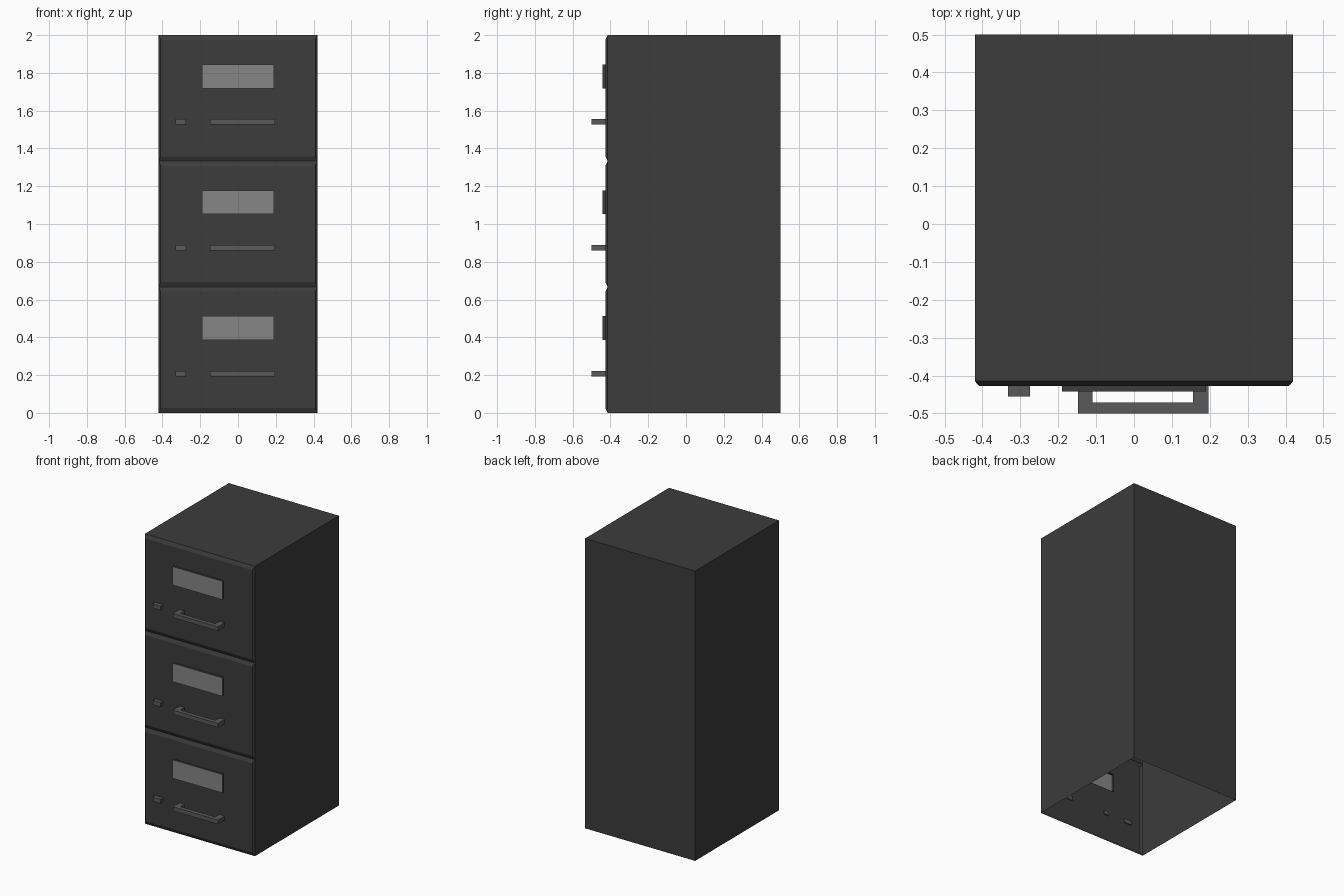
import bpy, bmesh
from math import copysign

if "Cube" in bpy.data.objects:
    bpy.data.objects.remove(bpy.data.objects["Cube"])

W = 0.42            # half width
FRONT = -0.415      # front plane of the shell
FACE = -0.427       # raised drawer face
DRAWER = 2 / 3      # drawer height
CX, CZ = 0.409, 0.025   # chamfer positions: half width of face, vertical inset


def material(name, v):
    m = bpy.data.materials.new(name)
    m.diffuse_color = (v, v, v, 1)
    m.use_nodes = True
    m.node_tree.nodes["Principled BSDF"].inputs["Base Color"].default_value = m.diffuse_color
    return m


DARK = material("dark_metal", 0.045)
GREY = material("label_grey", 0.24)
MID = material("handle_grey", 0.10)


def finish(bm, name, *mats):
    bmesh.ops.recalc_face_normals(bm, faces=bm.faces[:])
    me = bpy.data.meshes.new(name)
    bm.to_mesh(me)
    bm.free()
    for m in mats:
        me.materials.append(m)
    ob = bpy.data.objects.new(name, me)
    bpy.context.collection.objects.link(ob)
    return ob


def prism(name, profile, z0, z1, mat):
    """Extrude an (x, y) outline from z0 up to z1."""
    bm = bmesh.new()
    f = bm.faces.new([bm.verts.new((x, y, z0)) for x, y in profile])
    ext = bmesh.ops.extrude_face_region(bm, geom=[f], use_keep_orig=True)
    for v in ext["geom"]:
        if isinstance(v, bmesh.types.BMVert):
            v.co.z = z1
    return finish(bm, name, mat)


def drawer_front(name, base):
    """Chamfered panel with a raised label plate."""
    bm = bmesh.new()
    xs = [-CX, -0.19, 0, 0.19, CX]
    zs = [base + CZ, base + 0.385, base + 0.512, base + DRAWER - CZ]
    grid = [[bm.verts.new((x, FACE, z)) for x in xs] for z in zs]
    label = []
    for j in range(3):
        for i in range(4):
            f = bm.faces.new((grid[j][i], grid[j][i + 1],
                              grid[j + 1][i + 1], grid[j + 1][i]))
            if j == 1 and i in (1, 2):
                label.append(f)
    # chamfer running back to the shell
    rim = [e for e in bm.edges if e.is_boundary]
    ext = bmesh.ops.extrude_edge_only(bm, edges=rim)
    for v in ext["geom"]:
        if isinstance(v, bmesh.types.BMVert):
            v.co.y = FRONT
            if abs(v.co.x) > CX - 0.001:
                v.co.x = copysign(W, v.co.x)
            if v.co.z < zs[0] + 0.001:
                v.co.z = base
            elif v.co.z > zs[-1] - 0.001:
                v.co.z = base + DRAWER
    # raised label plate
    ext = bmesh.ops.extrude_face_region(bm, geom=label)
    for g in ext["geom"]:
        if isinstance(g, bmesh.types.BMVert):
            g.co.y = -0.442
        elif isinstance(g, bmesh.types.BMFace):
            g.material_index = 1
    left = [f for f in label if f.is_valid]
    if left:
        bmesh.ops.delete(bm, geom=left, context='FACES_ONLY')
    return finish(bm, name, DARK, GREY)


# cabinet shell: hollow, open underneath and at the front
bm = bmesh.new()
bmesh.ops.create_cube(bm, size=1)
for v in bm.verts:
    v.co = (v.co.x * 2 * W, 0.5 if v.co.y > 0 else FRONT, 2 if v.co.z > 0 else 0)
bm.normal_update()
bmesh.ops.delete(bm, geom=[f for f in bm.faces if f.normal.z < -0.5 or f.normal.y < -0.5],
                 context='FACES_ONLY')
finish(bm, "cabinet_shell", DARK)

# three drawers, each with a pull handle and a lock
BACK = -0.42
handle = [(-0.148, BACK), (-0.148, -0.5), (0.197, -0.5), (0.197, BACK),
          (0.156, BACK), (0.156, -0.471), (-0.109, -0.471), (-0.109, BACK)]
lock = [(-0.332, BACK), (-0.332, -0.455), (-0.274, -0.455), (-0.274, BACK)]
for k, level in enumerate(("bottom", "middle", "top")):
    base = k * DRAWER
    drawer_front(level + "_drawer_front", base)
    prism(level + "_handle", handle, base + 0.193, base + 0.222, MID)
    prism(level + "_lock", lock, base + 0.193, base + 0.222, MID)
